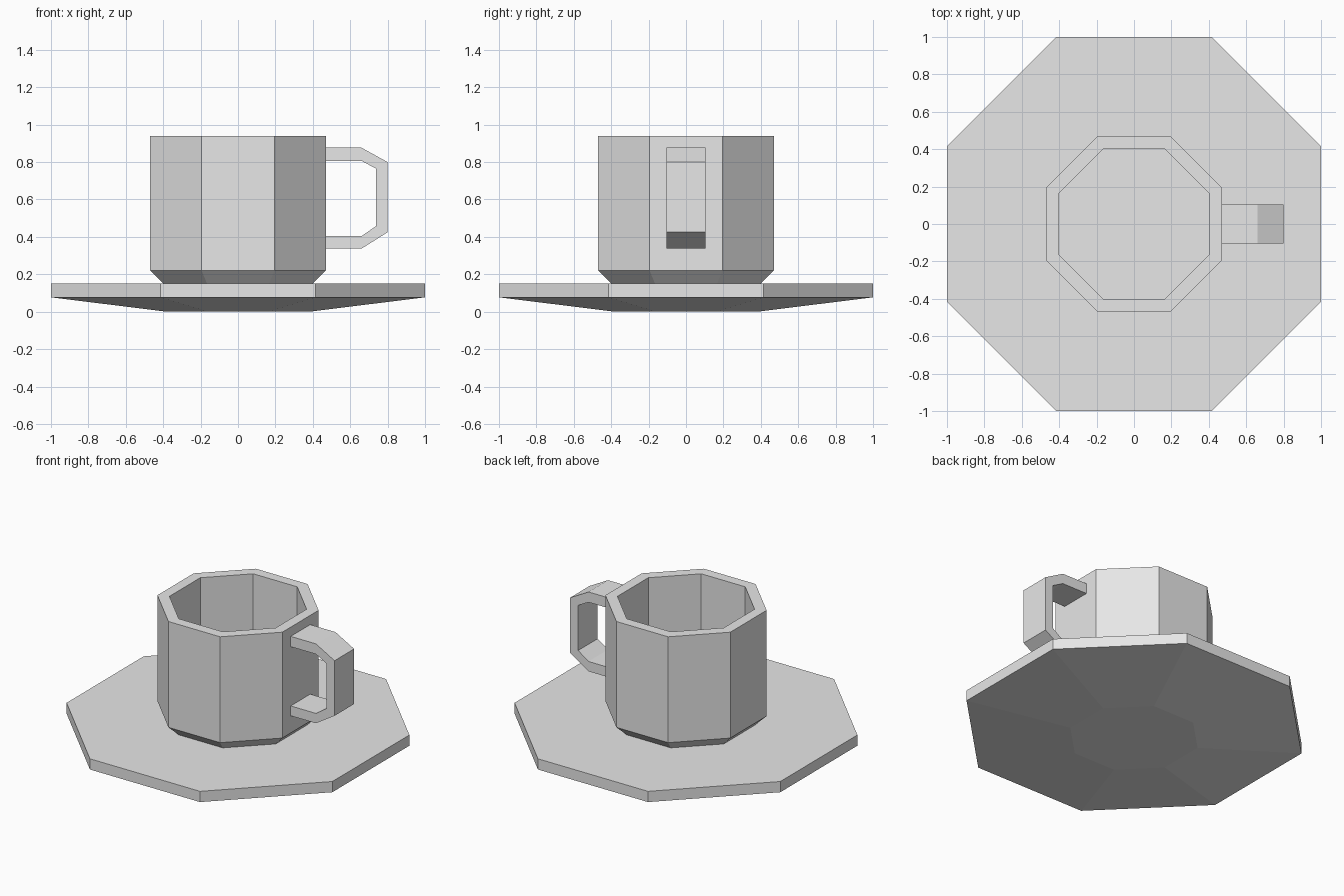
import bpy, bmesh, math

cube = bpy.data.objects.get("Cube")
if cube:
    bpy.data.objects.remove(cube, do_unlink=True)

SIDES = 8

grey = bpy.data.materials.new("plain_grey")
grey.use_nodes = True
colour = (0.8, 0.8, 0.8, 1)
grey.diffuse_color = colour
grey.node_tree.nodes["Principled BSDF"].inputs["Base Color"].default_value = colour


def add_object(name, bm):
    bmesh.ops.recalc_face_normals(bm, faces=bm.faces)
    mesh = bpy.data.meshes.new(name)
    bm.to_mesh(mesh)
    bm.free()
    mesh.materials.append(grey)
    obj = bpy.data.objects.new(name, mesh)
    bpy.context.collection.objects.link(obj)
    return obj


def octagon_lathe(name, profile):
    """Stack octagonal rings of (flat-side radius, height), closed at both ends."""
    bm = bmesh.new()
    rings = []
    for apothem, z in profile:
        r = apothem / math.cos(math.pi / SIDES)
        angles = [(i + 0.5) * math.tau / SIDES for i in range(SIDES)]
        rings.append([bm.verts.new((r * math.cos(a), r * math.sin(a), z)) for a in angles])
    for low, high in zip(rings, rings[1:]):
        for i in range(SIDES):
            j = (i + 1) % SIDES
            bm.faces.new((low[i], low[j], high[j], high[i]))
    bm.faces.new(rings[0])
    bm.faces.new(rings[-1])
    return add_object(name, bm)


def strap(name, outer, inner, half_width):
    """Band between two matching (x, z) paths, extruded across y."""
    bm = bmesh.new()
    sections = []
    for (xo, zo), (xi, zi) in zip(outer, inner):
        corners = ((xo, -half_width, zo), (xo, half_width, zo),
                   (xi, half_width, zi), (xi, -half_width, zi))
        sections.append([bm.verts.new(c) for c in corners])
    for a, b in zip(sections, sections[1:]):
        for i in range(4):
            j = (i + 1) % 4
            bm.faces.new((a[i], a[j], b[j], b[i]))
    bm.faces.new(sections[0])
    bm.faces.new(sections[-1])
    return add_object(name, bm)


# Saucer: shallow sloped underside, upright rim, flat top
octagon_lathe("saucer", [(0.38, 0), (1, 0.077), (1, 0.15)])

# Cup: chamfered foot, straight wall, thick lip and hollow inside
octagon_lathe("cup", [(0.4, 0.15), (0.47, 0.22), (0.47, 0.94), (0.4, 0.94), (0.4, 0.22)])

# Handle: angular strap on the side of the cup
strap("handle",
      [(0.465, 0.877), (0.66, 0.877), (0.8, 0.8), (0.8, 0.425), (0.66, 0.337), (0.465, 0.337)],
      [(0.465, 0.807), (0.66, 0.807), (0.738, 0.765), (0.738, 0.458), (0.66, 0.404), (0.465, 0.404)],
      0.105)
